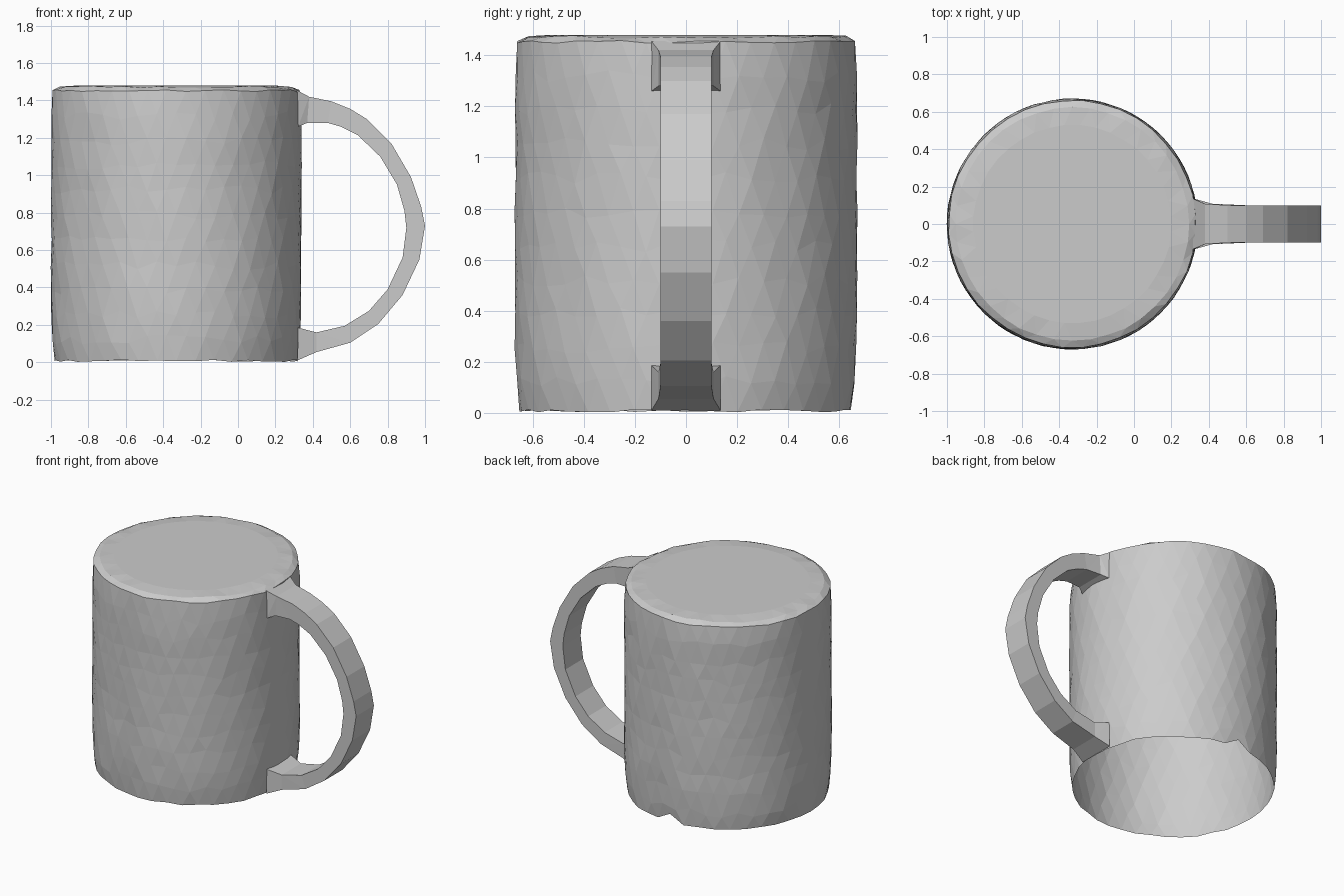
import bpy, bmesh, math, random

if "Cube" in bpy.data.objects:
    bpy.data.objects.remove(bpy.data.objects["Cube"])

random.seed(4)
CX, R, N = -0.33, 0.67, 40


def finish(name, bm):
    bmesh.ops.triangulate(bm, faces=[f for f in bm.faces if len(f.verts) == 4],
                          quad_method='SHORT_EDGE')
    me = bpy.data.meshes.new(name)
    bm.to_mesh(me)
    bm.free()
    ob = bpy.data.objects.new(name, me)
    bpy.context.collection.objects.link(ob)
    return ob


def bridge(bm, a, b):
    n = len(a)
    for i in range(n):
        j = (i + 1) % n
        bm.faces.new((a[i], a[j], b[j], b[i]))


# Mug body: faceted single-wall shell, open underneath, closed flat on top
profile = [(0.652, 0.008), (0.664, 0.12)]
profile += [(R, 0.12 + 1.2 * k / 9) for k in range(1, 10)]
profile += [(0.662, 1.452), (0.625, 1.472), (0.53, 1.48)]
bm = bmesh.new()
rings = []
for k, (r, z) in enumerate(profile):
    ring = []
    wall = 0 < k < len(profile) - 3
    for i in range(N):
        a = 2 * math.pi * (i + (0.5 if k % 2 else 0)) / N
        dz = random.uniform(-0.025, 0.025) if wall else random.uniform(-0.006, 0.006)
        if k == 0 and i == N // 4:
            dz = 0.06                      # small nick in the lower rim
        if k == len(profile) - 1:
            dz = 0
        rr = r + random.uniform(-0.004, 0.002)
        ring.append(bm.verts.new((CX + rr * math.cos(a), rr * math.sin(a), z + dz)))
    rings.append(ring)
for k in range(len(rings) - 1):
    a, b = rings[k], rings[k + 1]
    # staggered rings give the irregular triangle pattern
    s = 0 if k % 2 == 0 else 1
    for i in range(N):
        j = (i + 1) % N
        if s == 0:
            bm.faces.new((a[i], a[j], b[i]))
            bm.faces.new((a[j], b[j], b[i]))
        else:
            bm.faces.new((a[i], b[j], b[i]))
            bm.faces.new((a[i], a[j], b[j]))
bm.faces.new(rings[-1])
finish("mug_body", bm)

# Handle: flat strap swept through paired outer and inner outline points
outer = [(0.315, 1.455), (0.38, 1.42), (0.50, 1.395), (0.60, 1.355), (0.69, 1.30),
         (0.82, 1.17), (0.925, 0.99), (0.98, 0.83), (1.0, 0.73), (0.97, 0.55),
         (0.88, 0.36), (0.75, 0.205), (0.60, 0.105), (0.42, 0.055), (0.318, 0.01)]
inner = [(0.322, 1.26), (0.37, 1.28), (0.48, 1.28), (0.55, 1.26), (0.64, 1.215),
         (0.76, 1.10), (0.85, 0.95), (0.89, 0.81), (0.90, 0.72), (0.88, 0.56),
         (0.80, 0.39), (0.70, 0.275), (0.57, 0.195), (0.42, 0.16), (0.322, 0.185)]
bm = bmesh.new()
sections = []
for k, (o, n) in enumerate(zip(outer, inner)):
    w = 0.135 if k in (0, len(outer) - 1) else 0.108 if k in (1, len(outer) - 2) else 0.1
    sections.append([bm.verts.new(p) for p in (
        (o[0], -w, o[1]), (o[0], w, o[1]), (n[0], w, n[1]), (n[0], -w, n[1]))])
for a, b in zip(sections, sections[1:]):
    bridge(bm, a, b)
bmesh.ops.recalc_face_normals(bm, faces=bm.faces[:])
finish("handle", bm)
